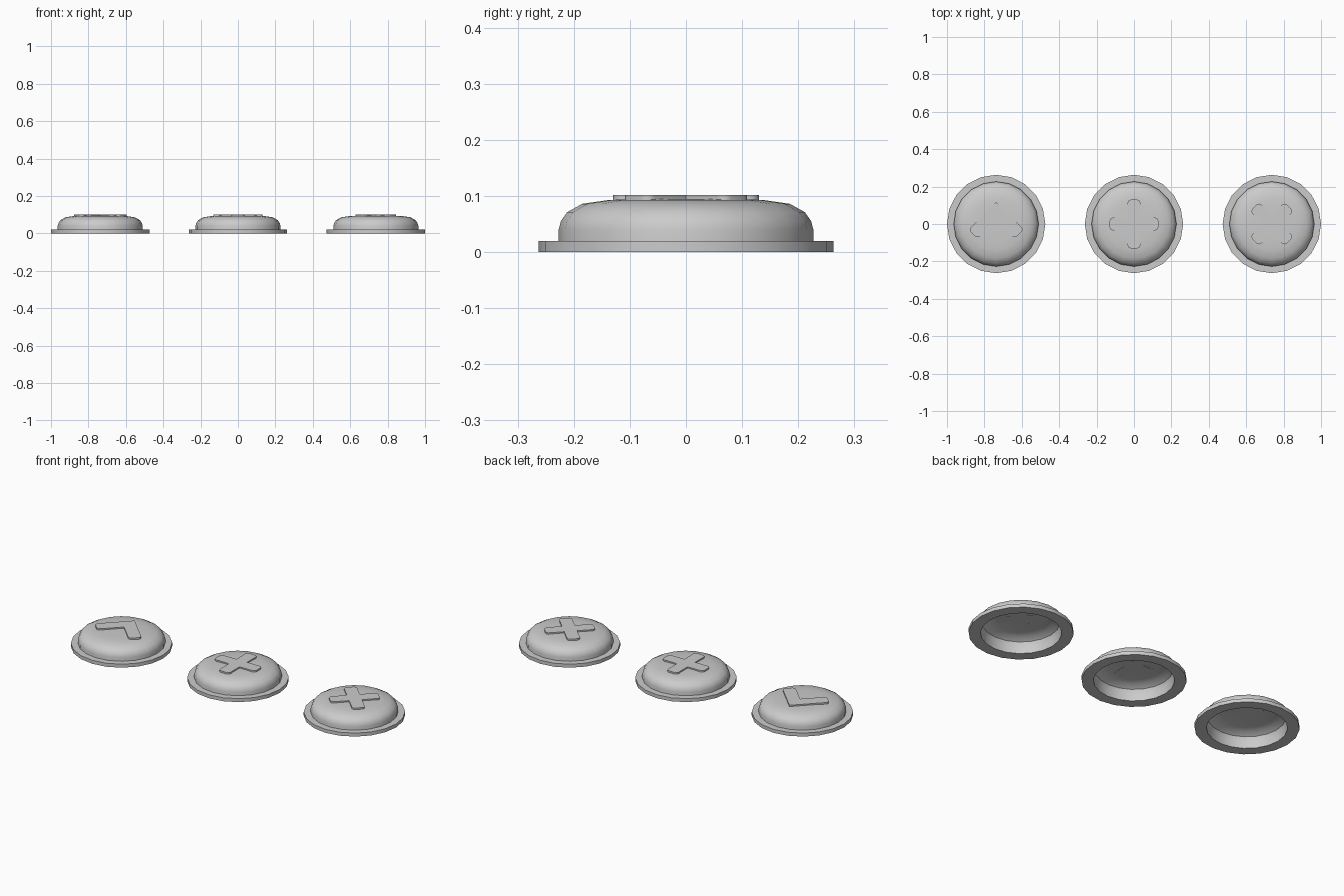
import bpy, bmesh, math
from mathutils import Matrix

if "Cube" in bpy.data.objects:
    bpy.data.objects.remove(bpy.data.objects["Cube"])

SIDES = 20


def finish(name, bm, x, angle=35):
    bmesh.ops.recalc_face_normals(bm, faces=bm.faces)
    me = bpy.data.meshes.new(name)
    bm.to_mesh(me)
    bm.free()
    ob = bpy.data.objects.new(name, me)
    ob.location.x = x
    bpy.context.collection.objects.link(ob)
    bpy.ops.object.select_all(action='DESELECT')
    bpy.context.view_layer.objects.active = ob
    ob.select_set(True)
    bpy.ops.object.shade_smooth_by_angle(angle=math.radians(angle))
    return ob


def lathe(name, profile, x, closed=False):
    """Spin (radius, z) points round the z axis."""
    bm = bmesh.new()
    verts = [bm.verts.new((r, 0, z)) for r, z in profile]
    pairs = list(zip(verts, verts[1:]))
    if closed:
        pairs.append((verts[-1], verts[0]))
    edges = [bm.edges.new(p) for p in pairs]
    bmesh.ops.spin(bm, geom=verts + edges, cent=(0, 0, 0), axis=(0, 0, 1),
                   angle=math.tau, steps=SIDES)
    bmesh.ops.remove_doubles(bm, verts=bm.verts, dist=1e-5)
    return finish(name, bm, x)


def symbol(name, outline, rounded, x, turn=0):
    """Raised flat sign with rounded arm ends."""
    bm = bmesh.new()
    verts = [bm.verts.new((px, py, 0.084)) for px, py in outline]
    bm.faces.new(verts)
    bmesh.ops.bevel(bm, geom=[verts[i] for i in rounded], offset=0.018,
                    segments=4, profile=0.5, affect='VERTICES')
    ext = bmesh.ops.extrude_face_region(bm, geom=bm.faces[:])
    bmesh.ops.translate(bm, vec=(0, 0, 0.018),
                        verts=[g for g in ext['geom'] if isinstance(g, bmesh.types.BMVert)])
    bmesh.ops.rotate(bm, verts=bm.verts, cent=(0, 0, 0),
                     matrix=Matrix.Rotation(turn, 3, 'Z'))
    return finish(name, bm, x)


# outlines of the signs
L, W = 0.13, 0.034
cross = []
for k in range(4):
    c, s = round(math.cos(k * math.pi / 2)), round(math.sin(k * math.pi / 2))
    for px, py in ((L, -W), (L, W), (W, W)):
        cross.append((px * c - py * s, px * s + py * c))
cross_ends = [i for i in range(12) if i % 3 != 2]
chevron = [(0, 0.118), (-0.148, -0.030), (-0.1, -0.078),
           (0, 0.022), (0.1, -0.078), (0.148, -0.030)]

# outer dome, lower rim and inner dome
dome = [(0, 0.095), (0.10, 0.0945), (0.14, 0.0925), (0.185, 0.086), (0.212, 0.071),
        (0.223, 0.055), (0.227, 0.04), (0.227, 0), (0.203, 0),
        (0.203, 0.04), (0.195, 0.062), (0.17, 0.078), (0.13, 0.084), (0, 0.087)]
flange = [(0.263, 0), (0.263, 0.02), (0.225, 0.02), (0.225, 0)]

for label, x, shape, ends, turn in (
        ("arrow", -0.737, chevron, (1, 2, 4, 5), 0),
        ("plus", 0, cross, cross_ends, 0),
        ("cross", 0.737, cross, cross_ends, math.pi / 4)):
    lathe(label + "_button_dome", dome, x)
    lathe(label + "_button_flange", flange, x, closed=True)
    symbol(label + "_button_sign", shape, ends, x, turn)
